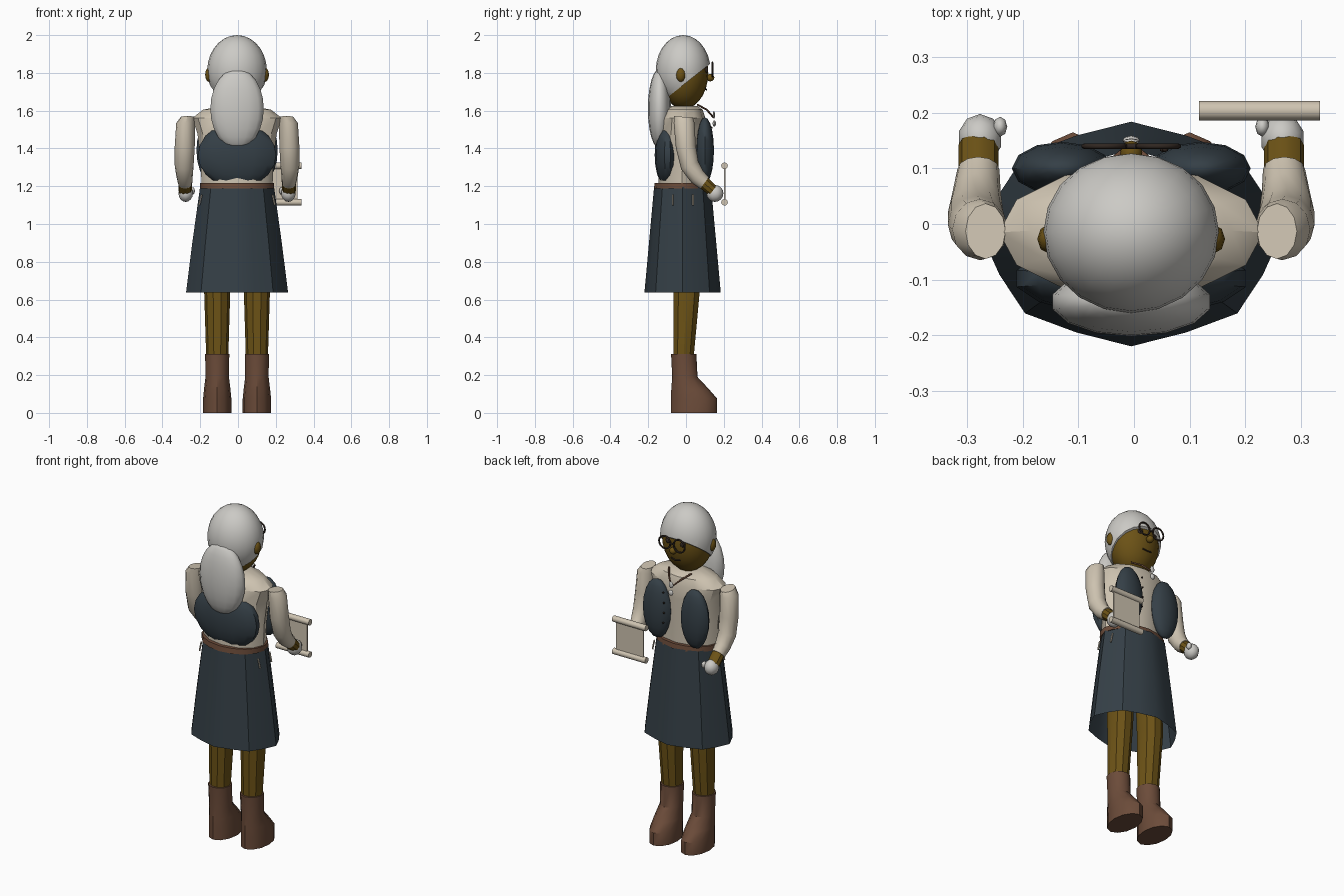
import bpy, bmesh, math
from mathutils import Vector, Matrix

if "Cube" in bpy.data.objects:
    bpy.data.objects.remove(bpy.data.objects["Cube"])

CX = -0.005  # body centre line


def material(name, rgb):
    m = bpy.data.materials.new(name)
    m.diffuse_color = (*rgb, 1)
    m.use_nodes = True
    m.node_tree.nodes["Principled BSDF"].inputs["Base Color"].default_value = m.diffuse_color
    return m


SKIN = material("skin", (0.15, 0.085, 0.008))
CLOTH = material("dark_cloth", (0.035, 0.05, 0.062))
CREAM = material("cream_cloth", (0.62, 0.55, 0.44))
LEATHER = material("leather", (0.15, 0.072, 0.042))
HAIR = material("grey_hair", (0.60, 0.59, 0.56))
FRAME = material("dark_frame", (0.03, 0.02, 0.015))


def finish(name, bm, mat, angle=35):
    bmesh.ops.recalc_face_normals(bm, faces=bm.faces)
    me = bpy.data.meshes.new(name)
    bm.to_mesh(me)
    bm.free()
    ob = bpy.data.objects.new(name, me)
    bpy.context.collection.objects.link(ob)
    if mat:
        me.materials.append(mat)
    bpy.ops.object.select_all(action='DESELECT')
    ob.select_set(True)
    bpy.context.view_layer.objects.active = ob
    bpy.ops.object.shade_smooth_by_angle(angle=math.radians(angle))
    return ob


def loft(name, rings, mat, n=12, caps=True, pleat=0.0):
    """Join elliptical rings (x, y, z, rx, ry, tilt about x in degrees)."""
    bm = bmesh.new()
    loops = []
    for x, y, z, rx, ry, tilt in rings:
        t = math.radians(tilt)
        loop = []
        for k in range(n):
            a = 2 * math.pi * k / n
            f = 1 - pleat * (k % 2)
            v = ry * f * math.sin(a)
            loop.append(bm.verts.new((x + rx * f * math.cos(a), y + v * math.cos(t), z + v * math.sin(t))))
        loops.append(loop)
    for lo, hi in zip(loops, loops[1:]):
        for k in range(n):
            j = (k + 1) % n
            bm.faces.new((lo[k], lo[j], hi[j], hi[k]))
    if caps:
        bm.faces.new(loops[0])
        bm.faces.new(loops[-1])
    return finish(name, bm, mat)


def ball(name, c, r, mat, u=12, v=8, cut=None):
    """Ellipsoid, optionally sliced; cut = (point, normal to discard)."""
    bm = bmesh.new()
    bmesh.ops.create_uvsphere(bm, u_segments=u, v_segments=v, radius=1,
                              matrix=Matrix.LocRotScale(Vector(c), None, Vector(r)))
    if cut:
        bmesh.ops.bisect_plane(bm, geom=bm.verts[:] + bm.edges[:] + bm.faces[:],
                               plane_co=cut[0], plane_no=cut[1], clear_outer=True)
        bmesh.ops.holes_fill(bm, edges=[e for e in bm.edges if e.is_boundary])
    return finish(name, bm, mat, 50)


def rod(name, a, b, r, mat, n=10):
    a, b = Vector(a), Vector(b)
    bm = bmesh.new()
    rot = (b - a).to_track_quat('Z', 'Y')
    bmesh.ops.create_cone(bm, cap_ends=True, segments=n, radius1=r, radius2=r, depth=(b - a).length,
                          matrix=Matrix.LocRotScale((a + b) / 2, rot, None))
    return finish(name, bm, mat)


def wire(name, pts, r, mat, cyclic=False):
    cu = bpy.data.curves.new(name, 'CURVE')
    cu.dimensions = '3D'
    cu.bevel_depth = r
    cu.bevel_resolution = 1
    sp = cu.splines.new('POLY')
    sp.points.add(len(pts) - 1)
    for p, q in zip(sp.points, pts):
        p.co = (*q, 1)
    sp.use_cyclic_u = cyclic
    cu.materials.append(mat)
    ob = bpy.data.objects.new(name, cu)
    bpy.context.collection.objects.link(ob)


# Head, hair and hanging ponytail
ball("head", (CX, -0.012, 1.80), (0.145, 0.13, 0.19), SKIN, 20, 14)
ball("hair_cap", (CX, -0.015, 1.812), (0.158, 0.145, 0.188), HAIR, 20, 14,
     cut=((0, 0.125, 1.846), (0, 0.618, -0.786)))
ball("ponytail", (CX, -0.14, 1.61), (0.145, 0.062, 0.212), HAIR, 14, 12)
ball("nose", (CX, 0.128, 1.775), (0.02, 0.022, 0.02), SKIN)
wire("mouth", [(CX - 0.03, 0.103, 1.716), (CX, 0.108, 1.71), (CX + 0.03, 0.103, 1.716)], 0.004, FRAME)
loft("neck", [(CX, -0.01, 1.56, 0.06, 0.055, 0), (CX, -0.01, 1.66, 0.055, 0.05, 0)], SKIN, 10)

# Torso, belt, skirt
loft("shirt_torso", [(CX, -0.022, 1.19, 0.188, 0.125, 0), (CX, -0.02, 1.34, 0.192, 0.122, 0),
                     (CX, -0.018, 1.48, 0.21, 0.122, 0), (CX, -0.015, 1.56, 0.238, 0.118, 0),
                     (CX, -0.012, 1.605, 0.18, 0.1, 0), (CX, -0.01, 1.625, 0.075, 0.07, 0)], CREAM, 12)
loft("belt", [(CX, -0.022, 1.188, 0.196, 0.148, 0), (CX, -0.022, 1.218, 0.196, 0.144, 0)], LEATHER, 16)
loft("skirt", [(CX, -0.018, 0.637, 0.27, 0.202, 0), (CX, -0.018, 0.9, 0.237, 0.178, 0),
               (CX, -0.018, 1.195, 0.196, 0.151, 0)], CLOTH, 16, caps=False, pleat=0.05)
ball("waistcoat_back", (CX, -0.098, 1.365), (0.212, 0.068, 0.172), CLOTH, 14, 10)

for s, side in ((-1, "left"), (1, "right")):
    def m(x):
        return CX + s * x
    # Face details
    ball(side + "_ear", (m(0.148), -0.027, 1.79), (0.021, 0.026, 0.038), SKIN, 8, 6)
    ball(side + "_eye", (m(0.048), 0.104, 1.815), (0.017, 0.014, 0.017), FRAME, 10, 6)
    wire(side + "_lens_rim", [(m(0.048 + 0.037 * math.cos(a)), 0.14, 1.818 + 0.037 * math.sin(a))
                              for a in [i * math.pi / 8 for i in range(16)]], 0.005, FRAME, True)
    # Waistcoat front panel
    ball(side + "_waistcoat_front", (m(0.125), 0.1, 1.39), (0.09, 0.048, 0.175), CLOTH, 12, 10)
    # Bent sleeve, wrist and gloved hand with thumb
    loft(side + "_sleeve", [(m(0.262), -0.013, 1.567, 0.036, 0.05, -5), (m(0.272), -0.01, 1.535, 0.05, 0.055, 0),
                            (m(0.277), -0.001, 1.41, 0.053, 0.053, 8), (m(0.28), 0.02, 1.31, 0.05, 0.05, 25),
                            (m(0.278), 0.06, 1.25, 0.043, 0.044, 45), (m(0.275), 0.098, 1.217, 0.038, 0.038, 53)],
         CREAM, 12)
    loft(side + "_wrist", [(m(0.275), 0.09, 1.222, 0.036, 0.036, 53), (m(0.275), 0.142, 1.176, 0.036, 0.033, 53)],
         SKIN, 10)
    ball(side + "_hand", (m(0.272), 0.153, 1.162), (0.04, 0.045, 0.045), HAIR, 10, 8)
    ball(side + "_thumb", (m(0.236), 0.175, 1.175), (0.013, 0.018, 0.02), HAIR, 8, 6)
    # Leg and boot
    loft(side + "_leg", [(m(0.105), -0.013, 0.28, 0.058, 0.055, 0), (m(0.105), 0.003, 0.64, 0.069, 0.073, 0),
                         (m(0.1), 0.0, 0.9, 0.072, 0.075, 0)], SKIN, 10)
    loft(side + "_boot", [(m(0.105), 0.043, 0, 0.075, 0.122, 0), (m(0.105), 0.043, 0.075, 0.075, 0.122, 0),
                          (m(0.105), 0.022, 0.125, 0.07, 0.1, 0), (m(0.105), -0.006, 0.19, 0.062, 0.067, 0),
                          (m(0.105), -0.012, 0.312, 0.064, 0.067, 0)], LEATHER, 12)
    # Pocket stitches
    for y in (-0.07, 0.037):
        rod(side + "_pocket_stitch", (m(0.2), y, 1.1), (m(0.188), y, 1.155), 0.005, CREAM, 6)

# Spectacle bridge, necklace and pendants
wire("lens_bridge", [(CX - 0.012, 0.14, 1.82), (CX + 0.012, 0.14, 1.82)], 0.005, FRAME)
wire("necklace", [(CX - 0.075, 0.06, 1.632), (CX - 0.04, 0.11, 1.605), (CX, 0.145, 1.565),
                  (CX + 0.04, 0.11, 1.605), (CX + 0.075, 0.06, 1.632)], 0.005, LEATHER)
ball("upper_pendant", (CX, 0.148, 1.578), (0.015, 0.006, 0.02), HAIR, 8, 6)
ball("lower_pendant", (CX, 0.15, 1.532), (0.016, 0.009, 0.017), HAIR, 8, 6)
for i in range(4):
    ball("waistcoat_button", (CX + 0.055 + 0.004 * abs(i - 1.5), 0.135, 1.33 + 0.06 * i), (0.006,) * 3, FRAME, 6, 4)

# Scroll: two rollers and a sheet
for z, part in ((1.115, "lower"), (1.308, "upper")):
    rod("scroll_%s_roller" % part, (0.117, 0.204, z), (0.335, 0.204, z), 0.0175, CREAM, 12)
bm = bmesh.new()
bmesh.ops.create_cube(bm, size=1, matrix=Matrix.LocRotScale(Vector((0.226, 0.204, 1.212)), None,
                                                           Vector((0.18, 0.008, 0.19))))
finish("scroll_sheet", bm, CREAM)
